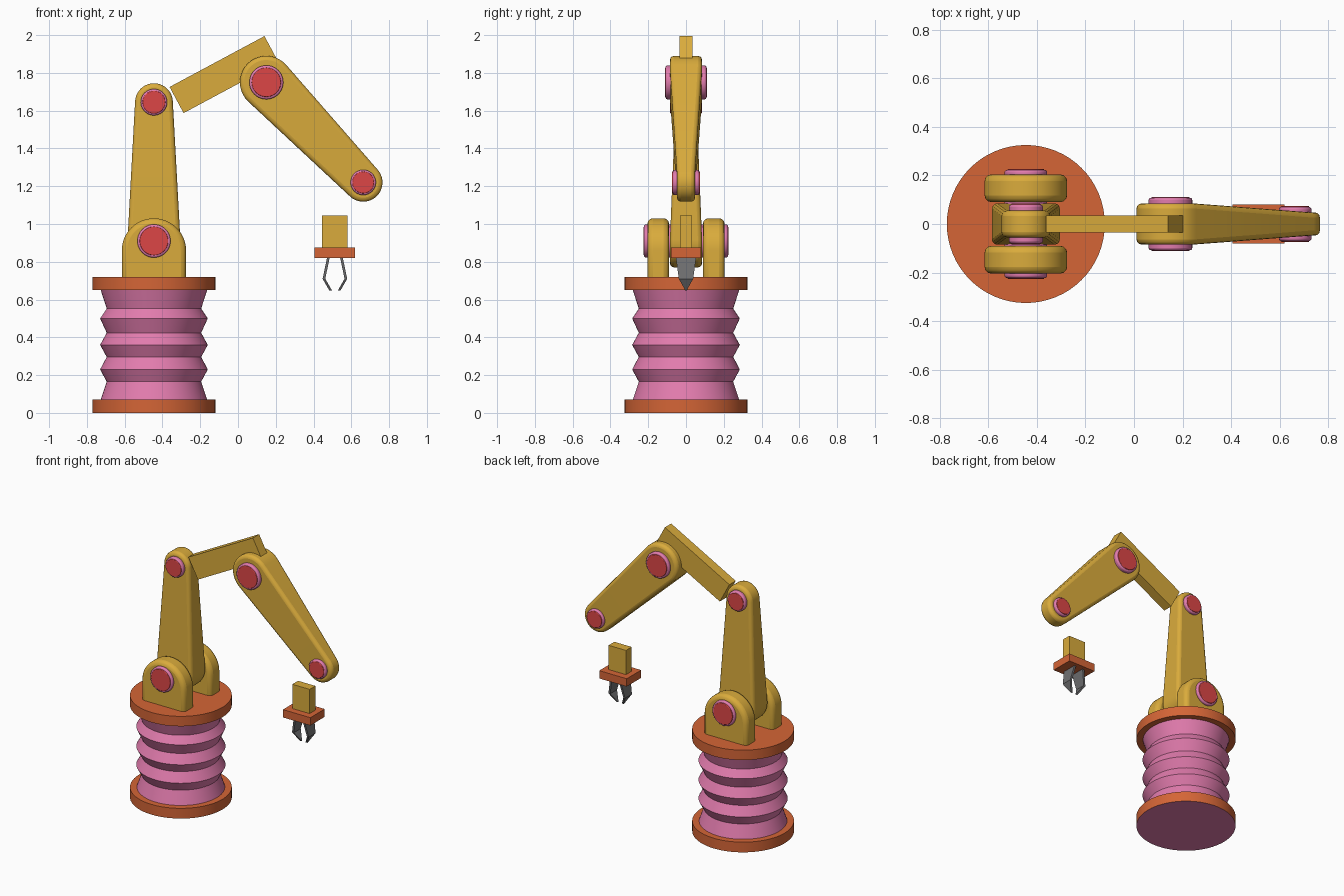
import bpy, bmesh, math
from mathutils import Vector

if "Cube" in bpy.data.objects:
    bpy.data.objects.remove(bpy.data.objects["Cube"])


def mat(name, rgb):
    m = bpy.data.materials.new(name)
    m.diffuse_color = (*rgb, 1)
    m.use_nodes = True
    m.node_tree.nodes["Principled BSDF"].inputs["Base Color"].default_value = m.diffuse_color
    return m


YELLOW = mat("yellow paint", (0.70, 0.41, 0.045))
ORANGE = mat("orange paint", (0.66, 0.13, 0.037))
PINK = mat("pink rubber", (0.76, 0.20, 0.42))
RED = mat("red cap", (0.72, 0.062, 0.062))
GREY = mat("grey metal", (0.16, 0.16, 0.165))
BASE_X = -0.445


def finish(name, bm, mats, bevel=0, segments=3, smooth=True):
    bmesh.ops.recalc_face_normals(bm, faces=bm.faces)
    me = bpy.data.meshes.new(name)
    bm.to_mesh(me)
    bm.free()
    ob = bpy.data.objects.new(name, me)
    bpy.context.collection.objects.link(ob)
    for m in mats:
        me.materials.append(m)
    if bevel:
        b = ob.modifiers.new("Bevel", 'BEVEL')
        b.width, b.segments = bevel, segments
        b.limit_method, b.angle_limit = 'ANGLE', math.radians(40)
    if smooth:
        bpy.ops.object.select_all(action='DESELECT')
        ob.select_set(True)
        bpy.context.view_layer.objects.active = ob
        bpy.ops.object.shade_smooth_by_angle(angle=math.radians(25))
    return ob


def lathe(name, profile, mats, n=64, bevel=0):
    """Closed solid turned around the vertical base axis, profile is (r, z)."""
    bm = bmesh.new()
    rings = [[bm.verts.new((BASE_X + r * math.cos(2 * math.pi * i / n),
                            r * math.sin(2 * math.pi * i / n), z)) for i in range(n)]
             for r, z in profile]
    for a, b in zip(rings, rings[1:]):
        for i in range(n):
            j = (i + 1) % n
            bm.faces.new((a[i], a[j], b[j], b[i]))
    bm.faces.new(rings[0])
    bm.faces.new(rings[-1])
    return finish(name, bm, mats, bevel)


def slab(name, outline, y, groups, bevel):
    """Plate standing in xz; outline is (x, z, half thickness), groups are side faces."""
    bm = bmesh.new()
    front = [bm.verts.new((x, y - h, z)) for x, z, h in outline]
    back = [bm.verts.new((x, y + h, z)) for x, z, h in outline]
    n = len(outline)
    for i in range(n):
        j = (i + 1) % n
        bm.faces.new((front[i], front[j], back[j], back[i]))
    for g in groups:
        bm.faces.new([front[i] for i in g])
        bm.faces.new([back[i] for i in g])
    return finish(name, bm, [YELLOW], bevel)


def arm(name, p0, r0, h0, p1, r1, h1, n=20):
    """Round-ended arm, tapering in width and thickness from p0 to p1."""
    d = Vector(p1) - Vector(p0)
    heading = math.atan2(d.y, d.x)
    tangent = math.acos((r0 - r1) / d.length)
    outline = []
    for p, r, h, start, sweep in (
            (p0, r0, h0, heading + tangent, 2 * math.pi - 2 * tangent),
            (p1, r1, h1, heading - tangent, 2 * tangent)):
        for i in range(n + 1):
            a = start + sweep * i / n
            outline.append((p[0] + r * math.cos(a), p[1] + r * math.sin(a), h))
    m = n + 1
    return slab(name, outline, 0, [range(m), range(m, 2 * m), (0, n, m, 2 * m - 1)], 0.022)


def rod(name, x, z, r, half, m, bevel):
    """Cylinder through a joint, along y."""
    bm = bmesh.new()
    n = 40
    ends = [[bm.verts.new((x + r * math.cos(2 * math.pi * i / n), y,
                           z + r * math.sin(2 * math.pi * i / n))) for i in range(n)]
            for y in (-half, half)]
    for i in range(n):
        j = (i + 1) % n
        bm.faces.new((ends[0][i], ends[0][j], ends[1][j], ends[1][i]))
    for e in ends:
        bm.faces.new(e)
    return finish(name, bm, [m], bevel)


def box(name, centre, size, m, angle=0):
    bm = bmesh.new()
    bmesh.ops.create_cube(bm, size=1)
    bmesh.ops.scale(bm, vec=size, verts=bm.verts)
    ob = finish(name, bm, [m], smooth=False)
    ob.location = centre
    ob.rotation_euler.y = -angle
    return ob


# Base: two orange discs with a folded bellows between them
foot = lathe("base_disc", [(0.325, 0), (0.325, 0.072)], [ORANGE, PINK])
for f in foot.data.polygons:
    if f.normal.z < -0.9:
        f.material_index = 1
lathe("turntable_disc", [(0.325, 0.65), (0.325, 0.72)], [ORANGE])
lathe("bellows", [(0.285, 0.06), (0.25, 0.165), (0.285, 0.23), (0.25, 0.296), (0.285, 0.36),
                  (0.25, 0.424), (0.285, 0.50), (0.25, 0.552), (0.285, 0.66)], [PINK])

# Shoulder brackets either side of the lower arm
arch = [(BASE_X + 0.17 * math.cos(math.pi * i / 24), 0.86 + 0.17 * math.sin(math.pi * i / 24), 0.057)
        for i in range(25)]
arch += [(BASE_X - 0.17, 0.69, 0.057), (BASE_X + 0.17, 0.69, 0.057)]
for side, label in ((-1, "front"), (1, "back")):
    slab("shoulder_bracket_" + label, arch, side * 0.147, [range(len(arch))], 0.028)

# Arms
arm("lower_arm", (BASE_X, 0.91), 0.14, 0.085, (BASE_X, 1.645), 0.10, 0.055)
box("link_bar", (-0.074, 0, 1.791), (0.57, 0.07, 0.157), YELLOW, math.radians(28.2))
arm("forearm", (0.15, 1.75), 0.14, 0.085, (0.663, 1.22), 0.102, 0.048)

# Joint pins: pink collar with a red cap
for name, x, z, r, half in (("shoulder", BASE_X, 0.91, 0.088, 0.222),
                            ("upper_joint", BASE_X, 1.645, 0.070, 0.080),
                            ("elbow", 0.15, 1.75, 0.090, 0.108),
                            ("wrist", 0.663, 1.22, 0.067, 0.070)):
    rod(name + "_collar", x, z, r, half, PINK, 0.010)
    rod(name + "_cap", x, z, r * 0.86, half + 0.004, RED, 0.004)

# Gripper
GRIP_X = 0.513
box("gripper_stem", (GRIP_X, 0, 0.955), (0.135, 0.064, 0.18), YELLOW)
box("gripper_plate", (GRIP_X, 0, 0.847), (0.214, 0.16, 0.055), ORANGE)
for side, label in ((-1, "left"), (1, "right")):
    bm = bmesh.new()
    rows = []
    # bent claw: offset from centre, height, half width
    for off, z, w in ((0.034, 0.825, 0.054), (0.058, 0.71, 0.038), (0.022, 0.647, 0.003)):
        rows.append([bm.verts.new((GRIP_X + side * (off + t), y, z))
                     for t, y in ((-0.007, -w), (0.007, -w), (0.007, w), (-0.007, w))])
    for a, b in zip(rows, rows[1:]):
        for i in range(4):
            j = (i + 1) % 4
            bm.faces.new((a[i], a[j], b[j], b[i]))
    bm.faces.new(rows[0])
    bm.faces.new(rows[-1])
    finish("claw_" + label, bm, [GREY], smooth=False)
